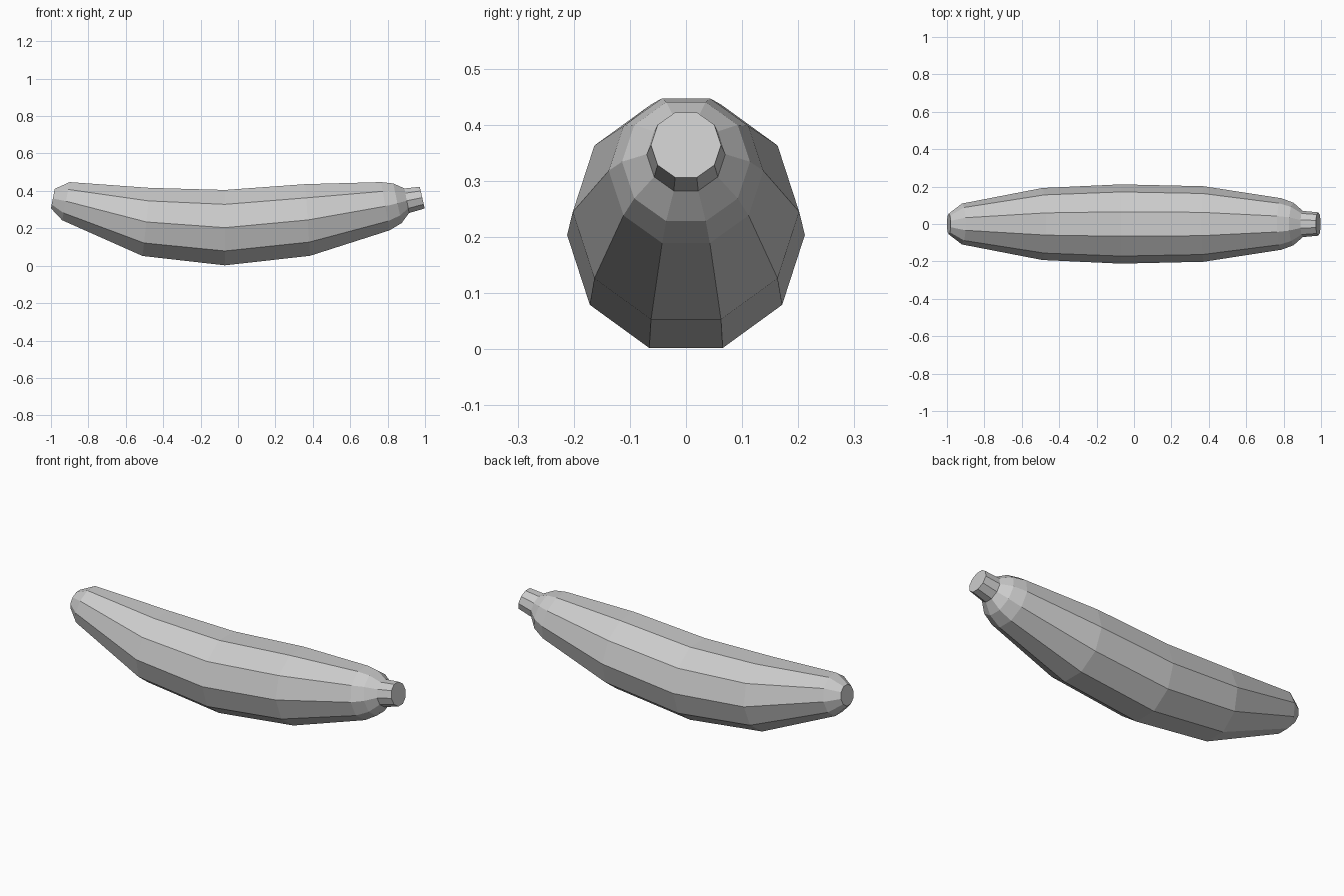
import bpy, bmesh, math
from mathutils import Vector

if "Cube" in bpy.data.objects:
    bpy.data.objects.remove(bpy.data.objects["Cube"])

SIDES = 10

# Lower and upper outline of each ring in the front view: (x_low, z_low, x_high, z_high)
RINGS = [
    (-1.00, 0.307, -0.98, 0.411),   # blunt tip
    (-0.94, 0.243, -0.90, 0.447),
    (-0.51, 0.052, -0.47, 0.416),
    (-0.07, 0.002, -0.07, 0.405),   # thickest part
    (0.385, 0.053, 0.36, 0.436),
    (0.81, 0.189, 0.765, 0.447),
    (0.875, 0.228, 0.83, 0.440),    # shoulder
    (0.915, 0.282, 0.89, 0.413),    # neck
    (0.998, 0.306, 0.972, 0.422),   # stem end
]


def add_ring(bm, xl, zl, xh, zh):
    low, high = Vector((xl, 0, zl)), Vector((xh, 0, zh))
    centre = (low + high) / 2
    up = (high - low).normalized()
    r = (high - low).length / 2 / math.sin(math.radians(72))
    verts = []
    for i in range(SIDES):
        a = math.tau * i / SIDES
        verts.append(bm.verts.new(centre + Vector((0, r * math.cos(a), 0)) + up * r * math.sin(a)))
    return verts


# Curved fruit body with stem, skinned through the rings
bm = bmesh.new()
rings = [add_ring(bm, *p) for p in RINGS]
for a, b in zip(rings, rings[1:]):
    for i in range(SIDES):
        j = (i + 1) % SIDES
        bm.faces.new((a[i], a[j], b[j], b[i]))

# End caps
bm.faces.new(rings[0])
bm.faces.new(rings[-1])
bmesh.ops.recalc_face_normals(bm, faces=bm.faces)

mesh = bpy.data.meshes.new("banana")
bm.to_mesh(mesh)
bm.free()
bpy.context.collection.objects.link(bpy.data.objects.new("banana", mesh))
